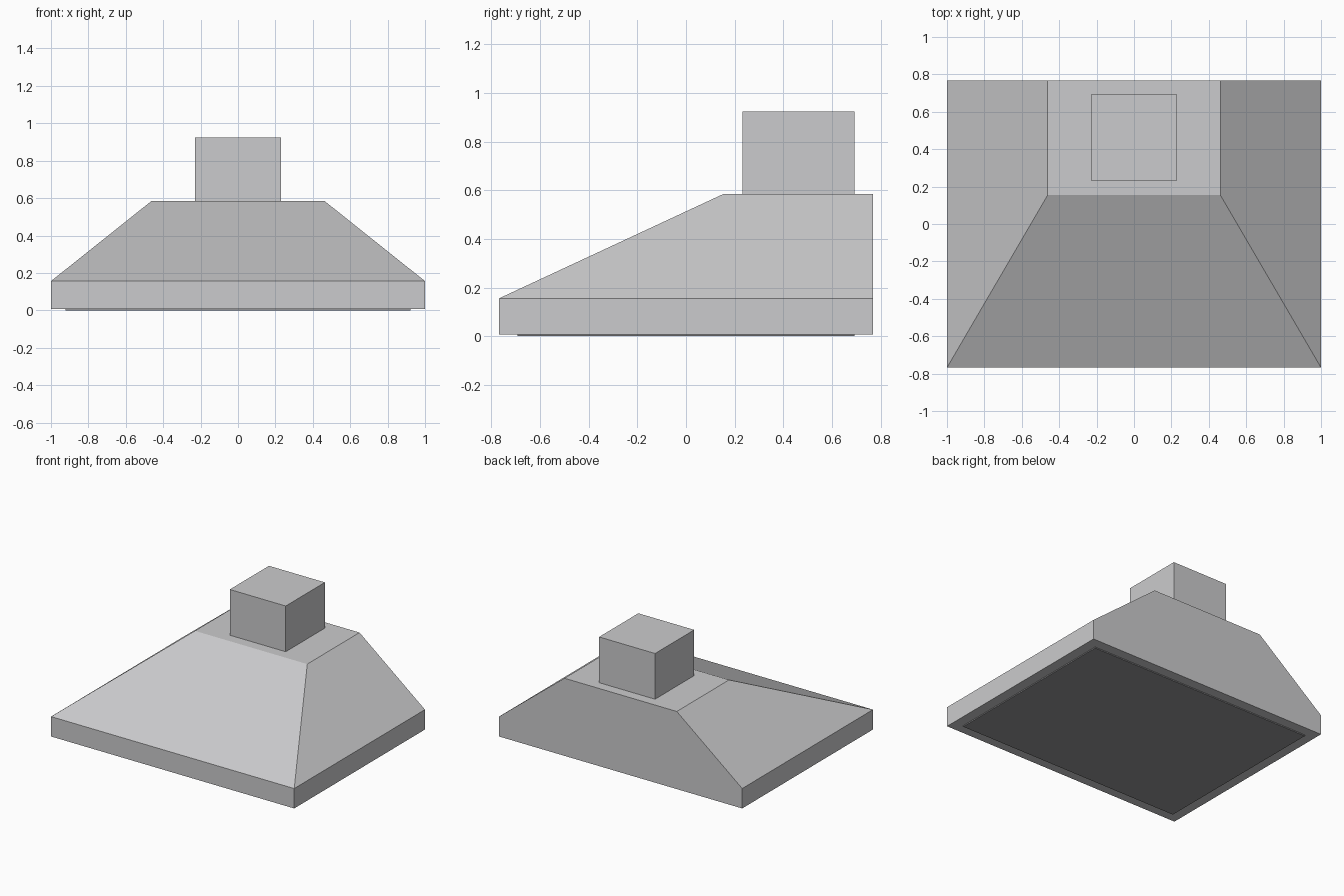
import bpy, bmesh

cube = bpy.data.objects.get("Cube")
if cube:
    bpy.data.objects.remove(cube, do_unlink=True)


def material(name, colour):
    mat = bpy.data.materials.new(name)
    mat.use_nodes = True
    mat.diffuse_color = colour
    mat.node_tree.nodes["Principled BSDF"].inputs["Base Color"].default_value = colour
    return mat


def loft(name, sections, mat):
    """Closed solid through stacked rectangles: (half width, y front, y back, z)."""
    bm = bmesh.new()
    rings = [[bm.verts.new(p) for p in ((-w, y0, z), (w, y0, z), (w, y1, z), (-w, y1, z))]
             for w, y0, y1, z in sections]
    bm.faces.new(rings[0][::-1])
    bm.faces.new(rings[-1])
    for low, high in zip(rings, rings[1:]):
        for i in range(4):
            j = (i + 1) % 4
            bm.faces.new((low[i], low[j], high[j], high[i]))
    bmesh.ops.recalc_face_normals(bm, faces=bm.faces)
    mesh = bpy.data.meshes.new(name)
    bm.to_mesh(mesh)
    bm.free()
    mesh.materials.append(mat)
    obj = bpy.data.objects.new(name, mesh)
    bpy.context.collection.objects.link(obj)
    return obj


steel = material("brushed steel", (0.6, 0.6, 0.61, 1))
dark = material("dark filter grey", (0.3, 0.3, 0.31, 1))

# Hood: straight rim, then a taper with an upright back
loft("hood_body", [(1.0, -0.768, 0.768, 0.008),
                   (1.0, -0.768, 0.768, 0.156),
                   (0.462, 0.154, 0.768, 0.585)], steel)

# Square duct rising from the flat top
loft("chimney", [(0.23, 0.232, 0.692, 0.585),
                 (0.23, 0.232, 0.692, 0.925)], steel)

# Thin grease filter under the rim
loft("filter_panel", [(0.922, -0.692, 0.692, 0.0),
                      (0.922, -0.692, 0.692, 0.009)], dark)
